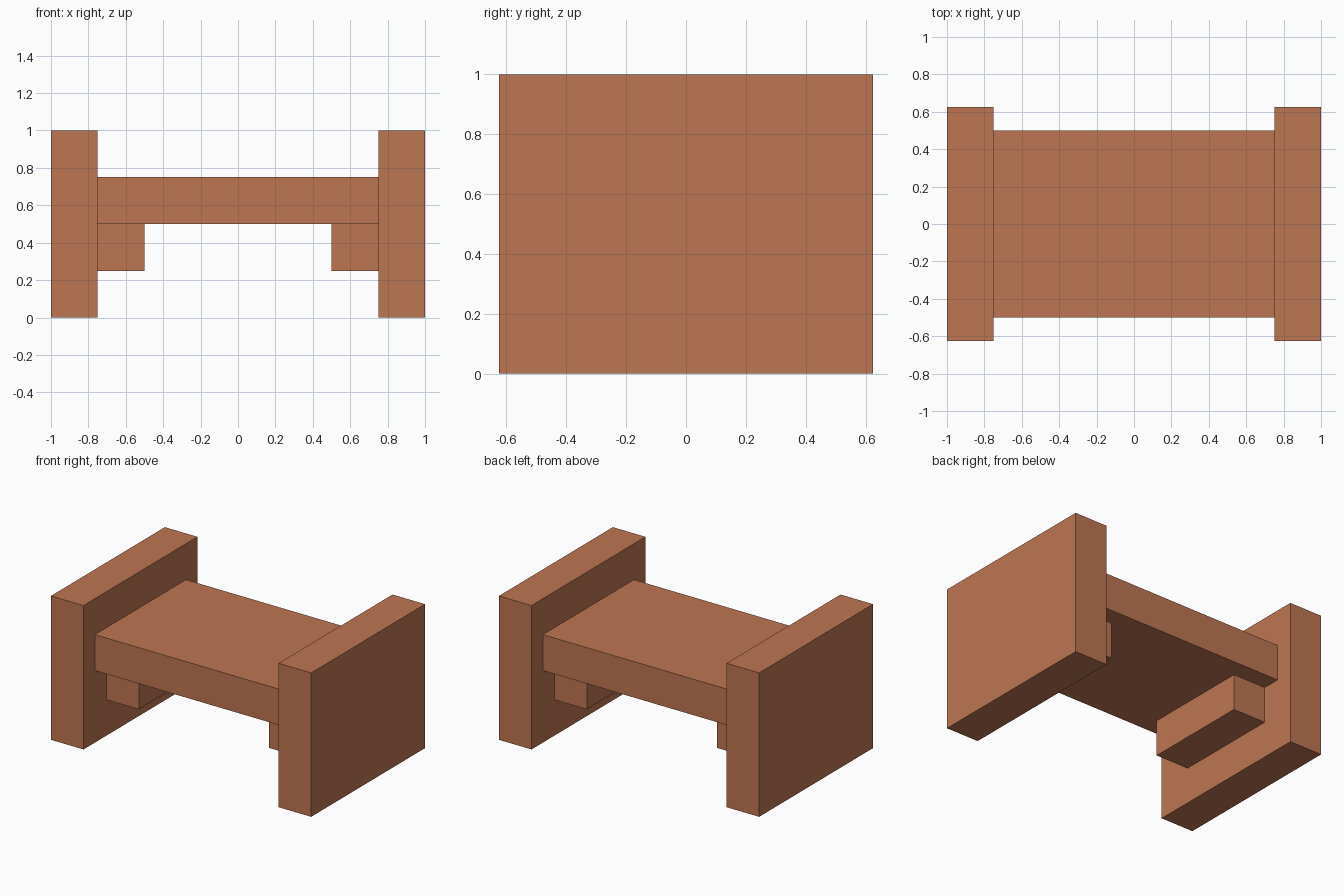
import bpy

if "Cube" in bpy.data.objects:
    bpy.data.objects.remove(bpy.data.objects["Cube"])

# Single terracotta brown colour
brown = bpy.data.materials.new("terracotta brown")
brown.diffuse_color = (0.515, 0.181, 0.084, 1.0)
brown.use_nodes = True
brown.node_tree.nodes["Principled BSDF"].inputs["Base Color"].default_value = brown.diffuse_color


def box(name, x, y, z):
    """Box spanning the given (min, max) ranges."""
    spans = (x, y, z)
    bpy.ops.mesh.primitive_cube_add(size=1, location=[(a + b) / 2 for a, b in spans])
    ob = bpy.context.object
    ob.name = name
    ob.scale = [b - a for a, b in spans]
    bpy.ops.object.transform_apply(location=False, rotation=False, scale=True)
    ob.data.materials.append(brown)
    return ob


# Seat slab between the two end panels
box("seat", (-0.75, 0.75), (-0.5, 0.5), (0.5, 0.75))

# End panels and the support rails under the seat, on both sides
for side, s in (("left", -1), ("right", 1)):
    box(side + "_end_panel", sorted((s * 0.75, s * 1.0)), (-0.625, 0.625), (0.0, 1.0))
    box(side + "_support_rail", sorted((s * 0.5, s * 0.75)), (-0.375, 0.375), (0.25, 0.5))
